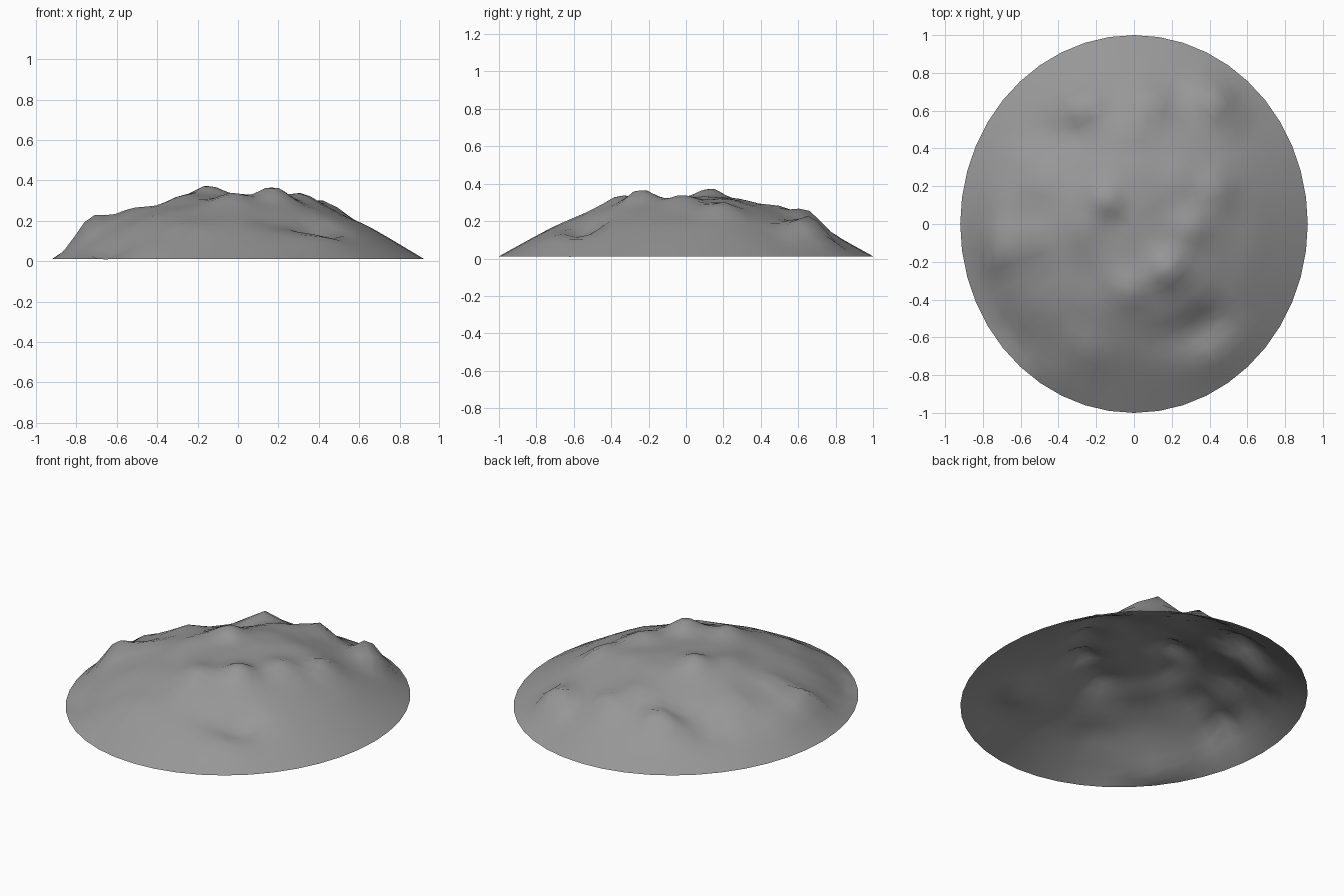
import bpy, bmesh, math

if "Cube" in bpy.data.objects:
    bpy.data.objects.remove(bpy.data.objects["Cube"])

RX, RY, RIM_Z = 0.92, 1.0, 0.012
SIDES, RINGS = 44, 18

# Average dome section: (relative radius, height)
PROFILE = [(0, .325), (.3, .31), (.5, .255), (.7, .175), (.85, .095), (1, RIM_Z)]

# Knolls and hollows: x, y, height
SPOTS = [
    (-.15, .13, .375), (.18, -.25, .37), (.02, -.05, .325), (.05, .13, .33),
    (-.03, -.37, .335), (-.27, -.02, .33), (-.25, -.25, .28), (-.55, -.08, .255),
    (-.73, -.12, .22), (-.72, .1, .17), (-.52, .22, .245), (-.33, .3, .245),
    (-.5, .48, .11), (.33, -.02, .335), (.45, .2, .295), (.45, -.1, .255),
    (.63, .17, .175), (.55, .33, .18), (.43, .66, .235), (.28, .5, .22),
    (.08, .65, .26), (-.02, .5, .28), (.02, .28, .32), (-.27, .63, .25),
    (-.42, .74, .08), (-.3, .46, .18), (.37, -.32, .25), (.38, -.54, .105),
    (.42, -.7, .125), (.2, -.6, .17), (-.08, -.57, .23), (-.27, -.68, .18),
    (-.4, -.8, .08), (-.67, -.59, .0), (-.5, -.65, .09), (-.72, -.36, .085),
    (-.6, -.45, .13), (-.42, -.42, .22), (.68, -.25, .13), (.25, .25, .31),
]


def base_height(r):
    for (r0, z0), (r1, z1) in zip(PROFILE, PROFILE[1:]):
        if r <= r1:
            return z0 + (z1 - z0) * (r - r0) / (r1 - r0)
    return RIM_Z


def height(x, y):
    r = math.hypot(x / RX, y / RY)
    total = weight = 0.0
    for sx, sy, sz in SPOTS:
        w = math.exp(-((x - sx) ** 2 + (y - sy) ** 2) / 0.009)
        total += w * (sz - base_height(math.hypot(sx / RX, sy / RY)))
        weight += w
    fade = max(0.0, min(1.0, (1 - r) / 0.07))
    return max(0.0, base_height(r) + fade * total / max(weight, 1.0))


# Mound: open-bottomed elliptical terrain shell
bm = bmesh.new()
centre = bm.verts.new((0, 0, height(0, 0)))
rings = []
for i in range(1, RINGS + 1):
    ring = []
    for j in range(SIDES):
        a = 2 * math.pi * j / SIDES
        x, y = RX * i / RINGS * math.cos(a), RY * i / RINGS * math.sin(a)
        ring.append(bm.verts.new((x, y, height(x, y))))
    rings.append(ring)
for j in range(SIDES):
    k = (j + 1) % SIDES
    bm.faces.new((centre, rings[0][j], rings[0][k]))
    for inner, outer in zip(rings, rings[1:]):
        bm.faces.new((inner[j], outer[j], outer[k], inner[k]))
for f in bm.faces:
    f.smooth = True
mesh = bpy.data.meshes.new("mound")
bm.to_mesh(mesh)
bm.free()
mound = bpy.data.objects.new("mound", mesh)
bpy.context.collection.objects.link(mound)

# Darker grey surface
stone = bpy.data.materials.new("dark_grey")
stone.diffuse_color = (0.31, 0.31, 0.31, 1)
stone.use_nodes = True
stone.node_tree.nodes["Principled BSDF"].inputs["Base Color"].default_value = stone.diffuse_color
mesh.materials.append(stone)
